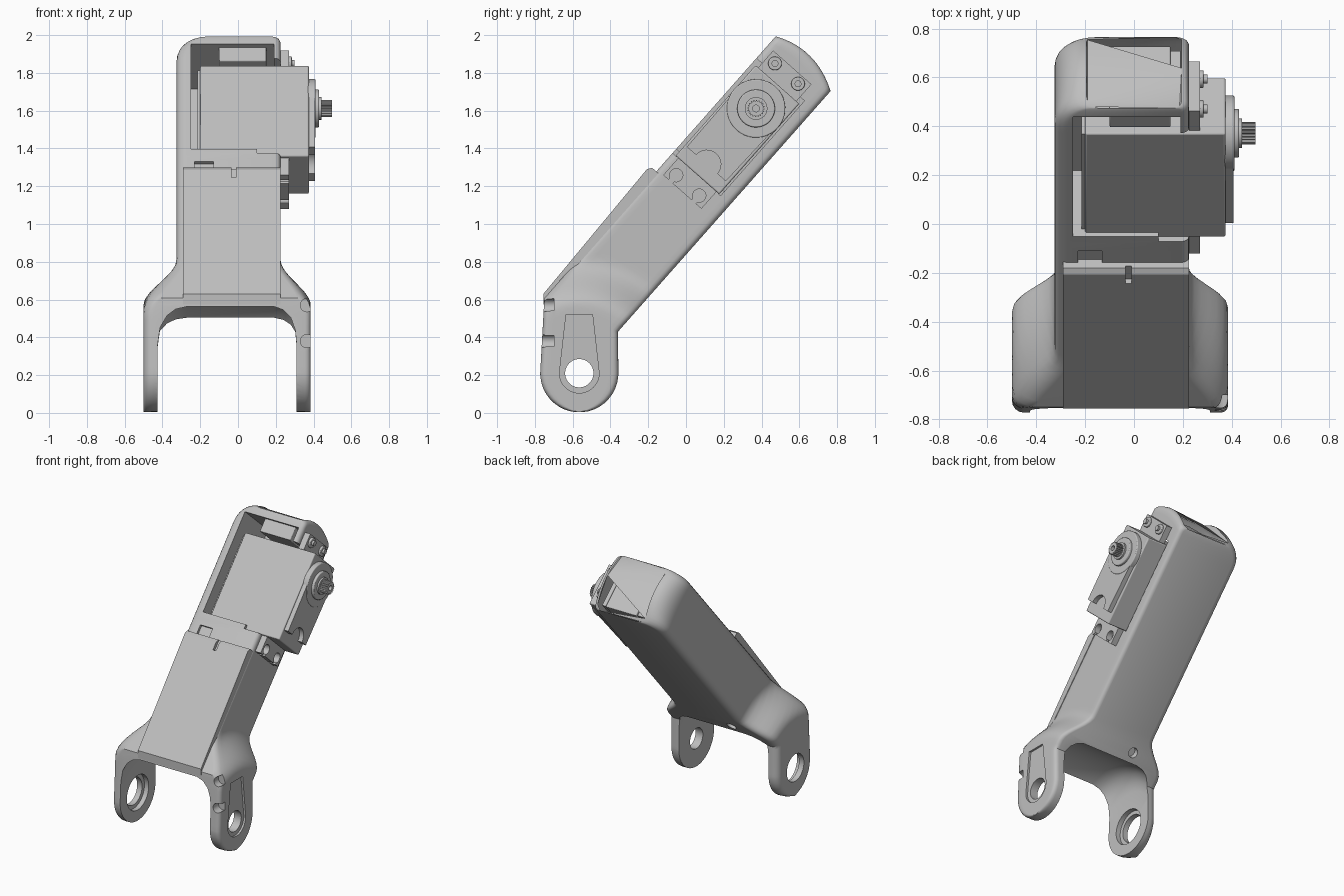
import bpy, bmesh, math
from mathutils import Matrix, Vector

if "Cube" in bpy.data.objects:
    bpy.data.objects.remove(bpy.data.objects["Cube"])

grey = bpy.data.materials.new("light_grey_plastic")
grey.use_nodes = True
grey.diffuse_color = (0.52, 0.52, 0.52, 1)
grey.node_tree.nodes["Principled BSDF"].inputs["Base Color"].default_value = (0.52, 0.52, 0.52, 1)

# Tilted frame of the arm: x across, s along the arm, t towards its front face
U = Vector((0, 0.662, 0.749))
N = Vector((0, -0.749, 0.662))
ORIGIN = Vector((0, -0.36, 0.43))
ARM = Matrix((Vector((1, 0, 0)), U, N)).transposed().to_4x4()
ARM.translation = ORIGIN
PIVOT = Vector((0, -0.565, 0.21))
EAR_R = 0.207
I4 = Matrix()


def arm(s, t):
    return ORIGIN + U * s + N * t


def finish(name, bm, matrix=I4, bevel=0):
    bm.transform(matrix)
    bmesh.ops.recalc_face_normals(bm, faces=bm.faces)
    mesh = bpy.data.meshes.new(name)
    bm.to_mesh(mesh)
    bm.free()
    mesh.materials.append(grey)
    ob = bpy.data.objects.new(name, mesh)
    bpy.context.scene.collection.objects.link(ob)
    if bevel:
        mod = ob.modifiers.new("soft_edges", "BEVEL")
        mod.width, mod.segments = bevel, 3
        mod.limit_method, mod.angle_limit = "ANGLE", math.radians(40)
    return ob


def prism(name, pts, x0, x1, matrix=I4, bevel=0):
    """Extrude an outline of (y, z) or (s, t) points along x."""
    bm = bmesh.new()
    a, b = ([bm.verts.new((x, p[0], p[1])) for p in pts] for x in (x0, x1))
    bm.faces.new(a)
    bm.faces.new(b[::-1])
    for i in range(len(pts)):
        j = (i + 1) % len(pts)
        bm.faces.new((a[i], b[i], b[j], a[j]))
    return finish(name, bm, matrix, bevel)


def box(name, x, s, t, matrix=ARM, bevel=0):
    return prism(name, [(s[0], t[0]), (s[1], t[0]), (s[1], t[1]), (s[0], t[1])],
                 x[0], x[1], matrix, bevel)


def arc(c, r, a0, a1, n):
    return [(c[0] + r * math.cos(math.radians(a0 + (a1 - a0) * i / n)),
             c[1] + r * math.sin(math.radians(a0 + (a1 - a0) * i / n))) for i in range(n + 1)]


def disc(name, c, r, x0, x1, matrix=ARM, bevel=0, n=40):
    return prism(name, arc(c, r, 0, 360, n)[:-1], x0, x1, matrix, bevel)


def rod(name, a, b, r):
    """Cylinder between two points."""
    a, b = Vector(a), Vector(b)
    bm = bmesh.new()
    bmesh.ops.create_cone(bm, cap_ends=True, segments=24, radius1=r, radius2=r, depth=(b - a).length)
    turn = (b - a).to_track_quat("Z", "Y").to_matrix().to_4x4()
    return finish(name, bm, Matrix.Translation((a + b) / 2) @ turn)


def cut(target, cutter):
    cutter.hide_render = True
    mod = target.modifiers.new("cut", "BOOLEAN")
    mod.operation, mod.solver, mod.object = "DIFFERENCE", "EXACT", cutter
    bpy.context.view_layer.objects.active = target
    bpy.ops.object.modifier_apply(modifier=mod.name)
    bpy.data.objects.remove(cutter)


def corner(d, r):
    """Depth lost to a round edge of radius r at distance d from that edge."""
    return r - math.sqrt(max(0, r * r - (r - d) ** 2)) if d < r else 0


# Stations along the bracket: front edge, back edge, distance to tip, tip bulge
stations = []
for i in range(10):
    a = math.radians(-86 + i * 9)
    c, s = math.cos(a) * EAR_R, math.sin(a) * EAR_R
    stations.append((PIVOT + Vector((0, -c, s)), PIVOT + Vector((0, c, s)), 1, 0))
front0, back0 = PIVOT + Vector((0, -EAR_R, 0)), PIVOT + Vector((0, EAR_R, 0))
for i in range(11):
    f = i / 11
    stations.append((front0.lerp(arm(-0.125, 0.41), f), back0.lerp(arm(0, 0), f), 1, 0))
for i in range(17):
    f = i / 16
    stations.append((arm(-0.125 + 0.625 * f, 0.41), arm(0.5 * f, 0), 1, 0))
for e in (0.85, 0.5, 0.16, 0.13, 0.1, 0.07, 0.045, 0.025, 0.01, 0.003, 0):
    stations.append((arm(1.725 - e, 0.41), arm(1.7 - e, 0), e, max(0, 1 - e / 0.15)))


def section(front, back, tip, bulge):
    """Rounded cross-section that flares out towards the pivot."""
    ring, width = [], (back - front).length
    for side, half, flare, edge, tip_r in ((1, 0.225, 0.16, 0.03, 0.03), (-1, 0.325, 0.175, 0.05, 0.13)):
        q = min(edge, width * 0.45)
        ds = [q * k for k in (0, 0.08, 0.3, 0.6, 1)]
        inner = [q + (width - 2 * q) * k / 14 for k in range(1, 14)]
        row = []
        for d in ds + inner + [width - k for k in reversed(ds)]:
            v = d / width
            p = front.lerp(back, v) + U * (0.22 * v * (1 - v) * bulge)
            k = min(1, max(0, ((p - PIVOT).length - 0.36) / 0.24))
            x = half + flare * (1 - k * k * (3 - 2 * k))
            x -= corner(min(d, width - d), q) + corner(tip, tip_r)
            row.append(Vector((side * x, p.y, p.z)))
        ring += row[::side]
    return ring


bm = bmesh.new()
rings = [[bm.verts.new(p) for p in section(*st)] for st in stations]
for r0, r1 in zip(rings, rings[1:]):
    for i in range(len(r0)):
        j = (i + 1) % len(r0)
        bm.faces.new((r0[i], r0[j], r1[j], r1[i]))
bm.faces.new(rings[0])
bm.faces.new(rings[-1][::-1])
bracket = finish("arm_bracket", bm)

# Round hollow between the two ears
bm = bmesh.new()
profile = [(-0.425, 0), (-0.425, 0.25), (-0.412, 0.31), (-0.375, 0.36), (-0.33, 0.388), (-0.27, 0.4),
           (0.19, 0.4), (0.24, 0.385), (0.28, 0.35), (0.303, 0.3), (0.31, 0.25), (0.31, 0)]
vs = [bm.verts.new((x, 0, r)) for x, r in profile]
es = [bm.edges.new(pair) for pair in zip(vs, vs[1:])]
bmesh.ops.spin(bm, geom=vs + es, axis=(1, 0, 0), cent=(0, 0, 0), angle=math.tau, steps=72)
bmesh.ops.remove_doubles(bm, verts=bm.verts, dist=0.0005)
cut(bracket, finish("fork_cutter", bm, Matrix.Translation(PIVOT)))

# Motor bay and its side opening
cut(bracket, box("bay_cutter", (-0.25, 0.19), (0.93, 1.67), (0.05, 0.7)))
cut(bracket, box("side_cutter", (0.1, 0.5), (0.9, 1.57), (0.07, 0.7)))

# Pivot bores, bearing seat, key-shaped recess and screw holes
pivot = (PIVOT.y, PIVOT.z)
cut(bracket, disc("left_bore", pivot, 0.075, 0.2, 0.6, I4))
cut(bracket, disc("right_bore", pivot, 0.1, -0.7, -0.3, I4))
cut(bracket, disc("bearing_seat", pivot, 0.128, -0.46, -0.3, I4))
key = [(-0.635, 0.52)] + arc(pivot, 0.105, 180, 360, 20) + [(-0.495, 0.52)]
cut(bracket, prism("key_cutter", key, 0.37, 0.5, I4))
for z in (0.38, 0.57):
    cut(bracket, rod("ear_screw_cutter", (0.365, -0.85, z), (0.365, -0.7, z), 0.035))
cut(bracket, rod("back_screw_cutter", arm(0.17, -0.1) + Vector((-0.2, 0, 0)),
                 arm(0.17, 0.04) + Vector((-0.2, 0, 0)), 0.035))
cut(bracket, box("latch_cutter", (-0.23, -0.13), (0.7, 0.84), (0.39, 0.6)))

# Front cover with its pry slot
cover_side = [(-0.755, 0.575), (-0.755, 0.63)]
cover_side += [arm(s, t).yz for s, t in ((0.745, 0.455), (0.77, 0.44), (0.77, 0.395), (-0.08, 0.395))]
cover_side += [(-0.735, 0.575)]
cover = prism("front_cover", cover_side, -0.29, 0.225)
cut(cover, box("slot_cutter", (-0.035, -0.01), (0.69, 0.8), (0.43, 0.6)))

# Mounting block inside the tip
box("tip_block", (-0.1, 0.15), (1.575, 1.69), (0.04, 0.385), bevel=0.006)

# Motor case and flange
box("motor_case", (-0.2, 0.375), (0.9, 1.54), (0.08, 0.388), bevel=0.008)
box("motor_base_lip", (-0.215, -0.19), (0.92, 1.52), (0.1, 0.37))
flange = box("motor_flange", (0.226, 0.27), (0.78, 1.66), (0.1, 0.37))
for t in (0.155, 0.318):
    cut(flange, disc("flange_hole", (0.825, t), 0.035, 0.2, 0.3))
    cut(flange, box("flange_slot", (0.2, 0.3), (0.7, 0.825), (t - 0.014, t + 0.014)))
    disc("flange_screw", (1.615, t), 0.036, 0.26, 0.285, bevel=0.005)
    disc("screw_tip", (1.615, t), 0.018, 0.28, 0.3)

# Gear housing, collars and splined shaft
shaft = (1.37, 0.235)
housing = [(0.975, 0.1)] + [(1.37, 0.09), (1.37, 0.38), (0.975, 0.375)]
housing += arc((0.975, 0.235), 0.075, 90, -90, 16)
prism("gear_housing", housing, 0.37, 0.408, ARM)
disc("gear_dome", shaft, 0.155, 0.37, 0.411, bevel=0.006)
disc("shaft_collar", shaft, 0.1, 0.4, 0.43, bevel=0.006)
disc("shaft_ring", shaft, 0.06, 0.42, 0.442)
teeth = [arc(shaft, 0.046 if i % 4 < 2 else 0.039, 360 * i / 80, 360, 1)[0] for i in range(80)]
spline = prism("splined_shaft", teeth, 0.43, 0.497, ARM)
cut(spline, disc("shaft_hole", shaft, 0.018, 0.46, 0.6, n=20))

# Smooth curved surfaces, keep crisp edges
for ob in bpy.context.scene.objects:
    ob.select_set(ob.type == "MESH")
bpy.context.view_layer.objects.active = bracket
bpy.ops.object.shade_smooth_by_angle(angle=math.radians(32))
